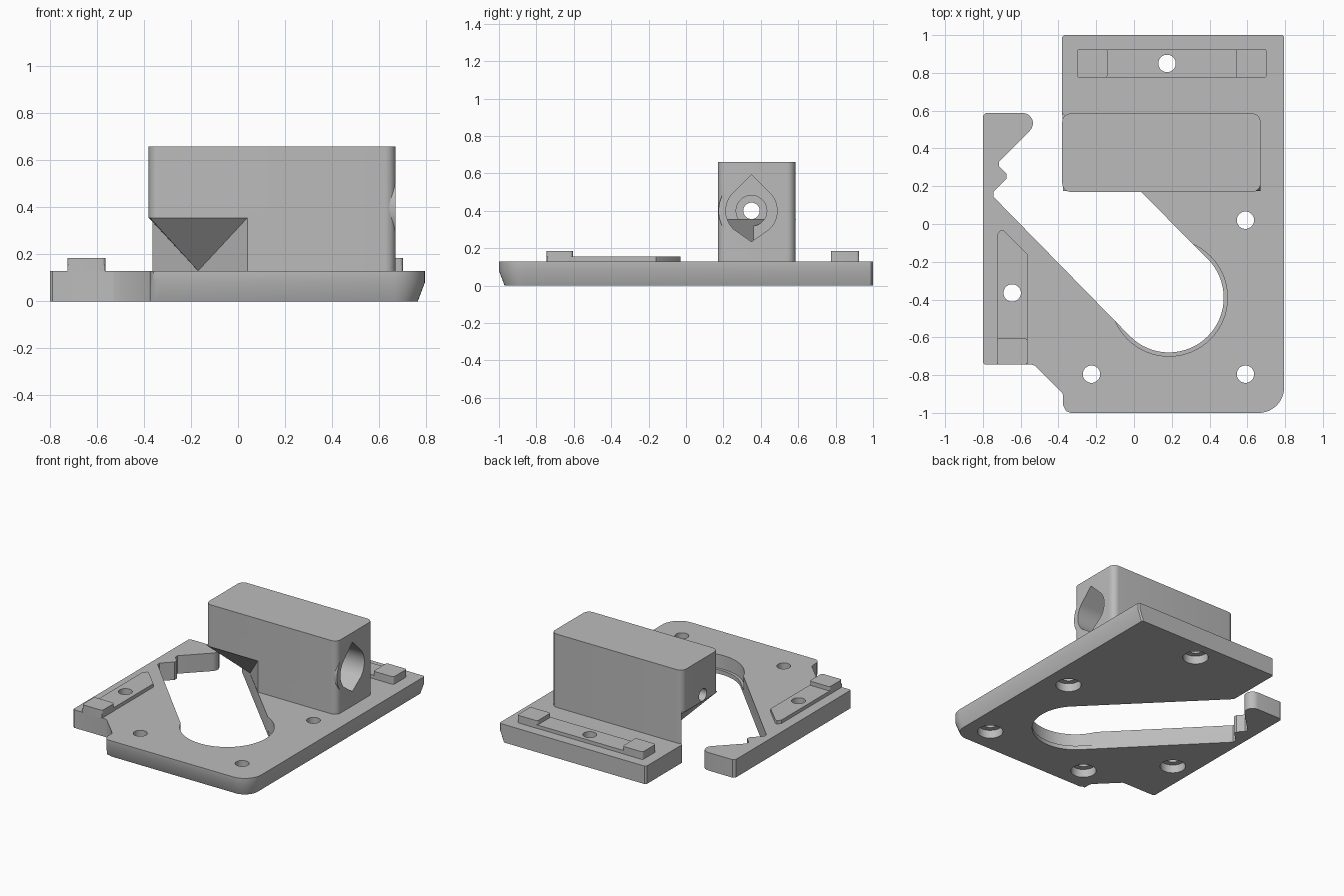
import bpy, bmesh
from math import sin, cos, pi, radians

if "Cube" in bpy.data.objects:
    bpy.data.objects.remove(bpy.data.objects["Cube"])

grey = bpy.data.materials.new("plain grey")
grey.use_nodes = True
grey.diffuse_color = (0.5, 0.5, 0.5, 1)
grey.node_tree.nodes["Principled BSDF"].inputs["Base Color"].default_value = (0.5, 0.5, 0.5, 1)


def arc(cx, cy, r, a0, a1, n=8):
    """Points on an arc, angles in degrees."""
    return [(cx + r * cos(radians(a0 + (a1 - a0) * i / n)),
             cy + r * sin(radians(a0 + (a1 - a0) * i / n))) for i in range(n + 1)]


def rounded_rect(x0, x1, y0, y1, r):
    return (arc(x0 + r, y0 + r, r, 180, 270) + arc(x1 - r, y0 + r, r, 270, 360)
            + arc(x1 - r, y1 - r, r, 0, 90) + arc(x0 + r, y1 - r, r, 90, 180))


def loft(name, rings):
    """Solid through rings of equal point count, with capped ends."""
    bm = bmesh.new()
    rows = [[bm.verts.new(p) for p in ring] for ring in rings]
    n = len(rows[0])
    for low, high in zip(rows, rows[1:]):
        for i in range(n):
            j = (i + 1) % n
            bm.faces.new((low[i], low[j], high[j], high[i]))
    bm.faces.new(rows[0][::-1])
    bm.faces.new(rows[-1])
    bmesh.ops.recalc_face_normals(bm, faces=bm.faces)
    mesh = bpy.data.meshes.new(name)
    bm.to_mesh(mesh)
    bm.free()
    mesh.materials.append(grey)
    obj = bpy.data.objects.new(name, mesh)
    bpy.context.collection.objects.link(obj)
    return obj


def prism_z(name, pts, z0, z1):
    return loft(name, [[(x, y, z) for x, y in pts] for z in (z0, z1)])


def prism_x(name, pts, x0, x1):
    return loft(name, [[(x, y, z) for y, z in pts] for x in (x0, x1)])


def activate(obj):
    bpy.ops.object.select_all(action='DESELECT')
    obj.select_set(True)
    bpy.context.view_layer.objects.active = obj


def combine(obj, tool, operation='DIFFERENCE'):
    """Apply a boolean and discard the tool."""
    activate(obj)
    mod = obj.modifiers.new("cut", 'BOOLEAN')
    mod.object, mod.operation, mod.solver = tool, operation, 'EXACT'
    bpy.ops.object.modifier_apply(modifier=mod.name)
    bpy.data.objects.remove(tool)


def smooth(obj):
    activate(obj)
    bpy.ops.object.shade_smooth_by_angle(angle=radians(28))


def circle(cx, cy, r, n=40):
    return arc(cx, cy, r, 0, 360 * (n - 1) / n, n - 1)


# Base plate: open keyhole slot, hooked arm, sloped lower front and right edges
def outline(inset):
    front, right = -1 + inset, 0.795 - inset
    pts = [(-0.335, front), (-0.36, front + 0.01), (-0.375, -0.96)]
    pts = pts[::-1]
    pts += arc(0.66, -0.865, 0.135 - inset, 270, 360, 12)
    pts += [(right, 0.99), (right - 0.01, 1), (-0.37, 1), (-0.38, 0.99), (-0.38, 0.59)]
    pts += arc(0.185, -0.39, 0.29, 45, -135, 32)
    pts += [(-0.745, 0.145), (-0.745, 0.17), (-0.675, 0.24), (-0.675, 0.265),
            (-0.715, 0.305), (-0.715, 0.33)]
    pts += arc(-0.59, 0.533, 0.055, -45, 90)
    pts += [(-0.785, 0.588), (-0.8, 0.573), (-0.8, -0.735), (-0.79, -0.745),
            (-0.54, -0.745), (-0.525, -0.75), (-0.38, -0.895), (-0.375, -0.91)]
    return pts


plate = loft("base_plate", [[(x, y, z) for x, y in outline(inset)]
                            for z, inset in ((0, 0.03), (0.08, 0), (0.13, 0))])
combine(plate, prism_z("seat_cutter", circle(0.185, -0.39, 0.31, 64), 0.03, 0.3))


# Raised locating strips with taller end pads
rear_strip = prism_z("rear_strip", rounded_rect(-0.3, 0.7, 0.775, 0.925, 0.008), 0.12, 0.155)
side_strip = prism_z("side_strip", [(-0.725, -0.744), (-0.565, -0.744), (-0.565, -0.16),
                                    (-0.69, -0.035), (-0.705, -0.03), (-0.725, -0.055)],
                     0.12, 0.155)
pads = [("rear_pad_left", 0.54, 0.702, 0.774, 0.926),
        ("rear_pad_right", -0.302, -0.14, 0.774, 0.926),
        ("side_pad", -0.726, -0.564, -0.745, -0.605)]
for name, x0, x1, y0, y1 in pads:
    smooth(prism_z(name, rounded_rect(x0, x1, y0, y1, 0.015), 0.12, 0.185))

# Screw holes, counterbored from below
for x, y, strip in [(0.59, 0.02, None), (0.59, -0.795, None), (-0.225, -0.795, None),
                    (0.175, 0.85, rear_strip), (-0.645, -0.365, side_strip)]:
    combine(plate, prism_z("bore_cutter", circle(x, y, 0.046), -0.1, 0.3))
    combine(plate, prism_z("counterbore_cutter", circle(x, y, 0.085), -0.1, 0.06))
    if strip:
        combine(strip, prism_z("strip_cutter", circle(x, y, 0.046), -0.1, 0.3))
for obj in (plate, rear_strip, side_strip):
    smooth(obj)

# Bearing block with a collar round its bore
block = prism_z("bearing_block", rounded_rect(-0.38, 0.67, 0.17, 0.585, 0.045), 0.125, 0.66)
combine(block, prism_x("collar", circle(0.35, 0.4, 0.176, 64), 0.4, 0.67), 'UNION')

# Clear the slot under the block, leaving a pointed gusset
combine(block, prism_z("slot_cutter", [(0.21 + 0.5, -0.5), (-1, 1.21), (-1, -0.5)], 0, 0.355))
gusset = loft("gusset", [[(-0.375, 0.175, 0.356), (0.04, 0.17, 0.356), (-0.38, 0.59, 0.356)],
                         [(-0.17, 0.38, 0.13)] * 3])
bm = bmesh.new()
bm.from_mesh(gusset.data)
bmesh.ops.remove_doubles(bm, verts=bm.verts, dist=0.0001)
bmesh.ops.recalc_face_normals(bm, faces=bm.faces)
bm.to_mesh(gusset.data)
bm.free()

# Stepped bore: pointed pocket, shoulder, through hole
pocket = (arc(0.35, 0.4, 0.137, -45, 45, 16) + [(0.35, 0.592)]
          + arc(0.35, 0.4, 0.137, 135, 225, 16) + [(0.35, 0.235)])
combine(block, prism_x("pocket_cutter", pocket, -0.15, 0.8))
combine(block, prism_x("shoulder_cutter", circle(0.35, 0.4, 0.082), -0.25, 0.2))
combine(block, prism_x("through_cutter", circle(0.35, 0.4, 0.044), -0.6, 0.2))
smooth(block)
